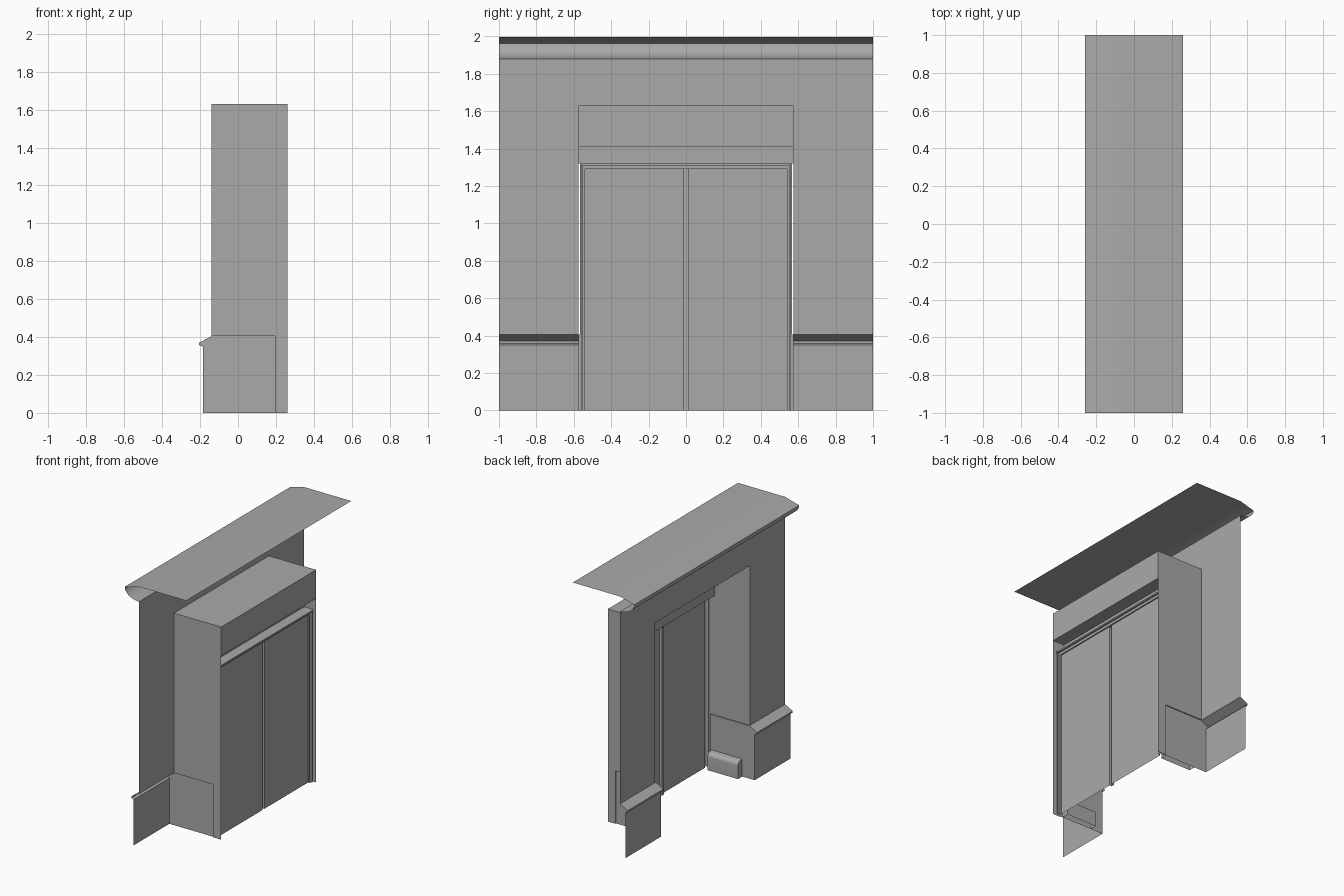
import bpy
import bmesh
import math

cube = bpy.data.objects.get("Cube")
if cube:
    bpy.data.objects.remove(cube, do_unlink=True)

plaster = bpy.data.materials.new("plain_grey")
plaster.use_nodes = True
GREY = (0.4, 0.4, 0.4, 1)
plaster.diffuse_color = GREY
plaster.node_tree.nodes["Principled BSDF"].inputs["Base Color"].default_value = GREY


def build(name, faces, smooth=False):
    """Make an object from a list of faces given as point lists."""
    bm = bmesh.new()
    for pts in faces:
        bm.faces.new([bm.verts.new(p) for p in pts])
    bmesh.ops.remove_doubles(bm, verts=bm.verts, dist=0.0001)
    bmesh.ops.recalc_face_normals(bm, faces=bm.faces)
    mesh = bpy.data.meshes.new(name)
    bm.to_mesh(mesh)
    bm.free()
    mesh.materials.append(plaster)
    obj = bpy.data.objects.new(name, mesh)
    bpy.context.scene.collection.objects.link(obj)
    if smooth:
        bpy.ops.object.select_all(action="DESELECT")
        obj.select_set(True)
        bpy.context.view_layer.objects.active = obj
        bpy.ops.object.shade_smooth_by_angle(angle=math.radians(35))
    return obj


def sweep_y(profile, y0, y1):
    """Open strip: an (x, z) profile swept along y."""
    return [[(a[0], y0, a[1]), (b[0], y0, b[1]), (b[0], y1, b[1]), (a[0], y1, a[1])]
            for a, b in zip(profile, profile[1:])]


def plate_x(x, y0, y1, z0, z1):
    return [(x, y0, z0), (x, y1, z0), (x, y1, z1), (x, y0, z1)]


def plate_y(y, x0, x1, z0, z1):
    return [(x0, y, z0), (x1, y, z0), (x1, y, z1), (x0, y, z1)]


WALL, BACK, JAMB, BASE_JAMB = -0.14, 0.26, 0.575, 0.567
HEAD, LEDGE, EAVE, TOP = 1.63, 0.405, 1.88, 1.995
DOOR, BASE_END = 0.225, 0.195

# Wall face with the tall opening cut out
outline = [(-1, LEDGE), (-1, EAVE), (1, EAVE), (1, LEDGE),
           (JAMB, LEDGE), (JAMB, HEAD), (-JAMB, HEAD), (-JAMB, LEDGE)]
build("wall", [[(WALL, y, z) for y, z in outline]])

# Cornice: flat top, sloped front and a rounded underside
cornice = [(BACK, TOP), (WALL, TOP), (-0.26, 1.962)]
for i in range(1, 9):
    t = math.pi / 2 * i / 8
    cornice.append((WALL - 0.12 * math.cos(t), 1.962 - 0.082 * math.sin(t)))
build("cornice", sweep_y(cornice, -1, 1), smooth=True)

# Opening soffit, header panel and recessed lintel
lintel = [(WALL, HEAD), (BACK, HEAD), (BACK, 1.41), (0.16, 1.41), (0.16, 1.32), (0.24, 1.32)]
build("lintel", sweep_y(lintel, -JAMB, JAMB))

# Skirting section with a sloped lip
skirting = [(-0.185, 0), (-0.185, 0.35), (-0.205, 0.358), (-0.205, 0.37), (WALL, LEDGE)]
# Rounded guard section: distance out from the jamb, height
guard = [(0, 0.135), (0.02, 0.132)]
for i in range(1, 7):
    t = math.pi / 2 * i / 6
    guard.append((0.02 + 0.032 * math.sin(t), 0.1 + 0.032 * math.cos(t)))
guard += [(0.052, 0)]

for s, side in ((-1, "right"), (1, "left")):
    build(side + "_jamb", [plate_y(s * JAMB, WALL, BACK, LEDGE, HEAD),
                           plate_y(s * JAMB, BASE_END, BACK, 0, LEDGE)])
    cheek = skirting + [(BASE_END, LEDGE), (BASE_END, 0)]
    yb = s * BASE_JAMB
    faces = sweep_y(skirting, yb, s)
    faces.append([(x, yb, z) for x, z in cheek])
    faces += sweep_y(cheek[-3:], yb, s * JAMB)
    build(side + "_skirting", faces)

    pts = [(s * (BASE_JAMB - d), z) for d, z in guard]
    x0, x1 = -0.08, 0.18
    faces = [[(x0, *a), (x1, *a), (x1, *b), (x0, *b)] for a, b in zip(pts, pts[1:])]
    faces += [[(x, *p) for p in pts + [(yb, 0)]] for x in (x0, x1)]
    build(side + "_jamb_guard", faces, smooth=True)

# Stepped door frame: nested arches of (half width, height, depth)
steps = [(BASE_JAMB, 1.32, 0.2), (0.56, 1.32, 0.2), (0.56, 1.32, 0.24), (0.553, 1.31, 0.24),
         (0.553, 1.31, DOOR), (0.54, 1.29, DOOR), (0.54, 1.29, 0.215)]


def arch(w, h, x):
    return [(x, -w, 0), (x, -w, h), (x, w, h), (x, w, 0)]


frame = []
for a, b in zip(steps, steps[1:]):
    p, q = arch(*a), arch(*b)
    for i in range(3):
        if len({p[i], p[i + 1], q[i], q[i + 1]}) == 4:
            frame.append([p[i], p[i + 1], q[i + 1], q[i]])
build("door_frame", frame)

# Door leaves and the narrow channel between them
GAP = 0.012
for s, side in ((-1, "right"), (1, "left")):
    build(side + "_door", [plate_x(0.215, s * GAP, s * 0.54, 0, 1.29)])
    build(side + "_door_edge", [plate_y(s * GAP, 0.195, 0.215, 0, 1.29)])
build("door_gap", [plate_x(0.195, -GAP, GAP, 0, 1.29)])
